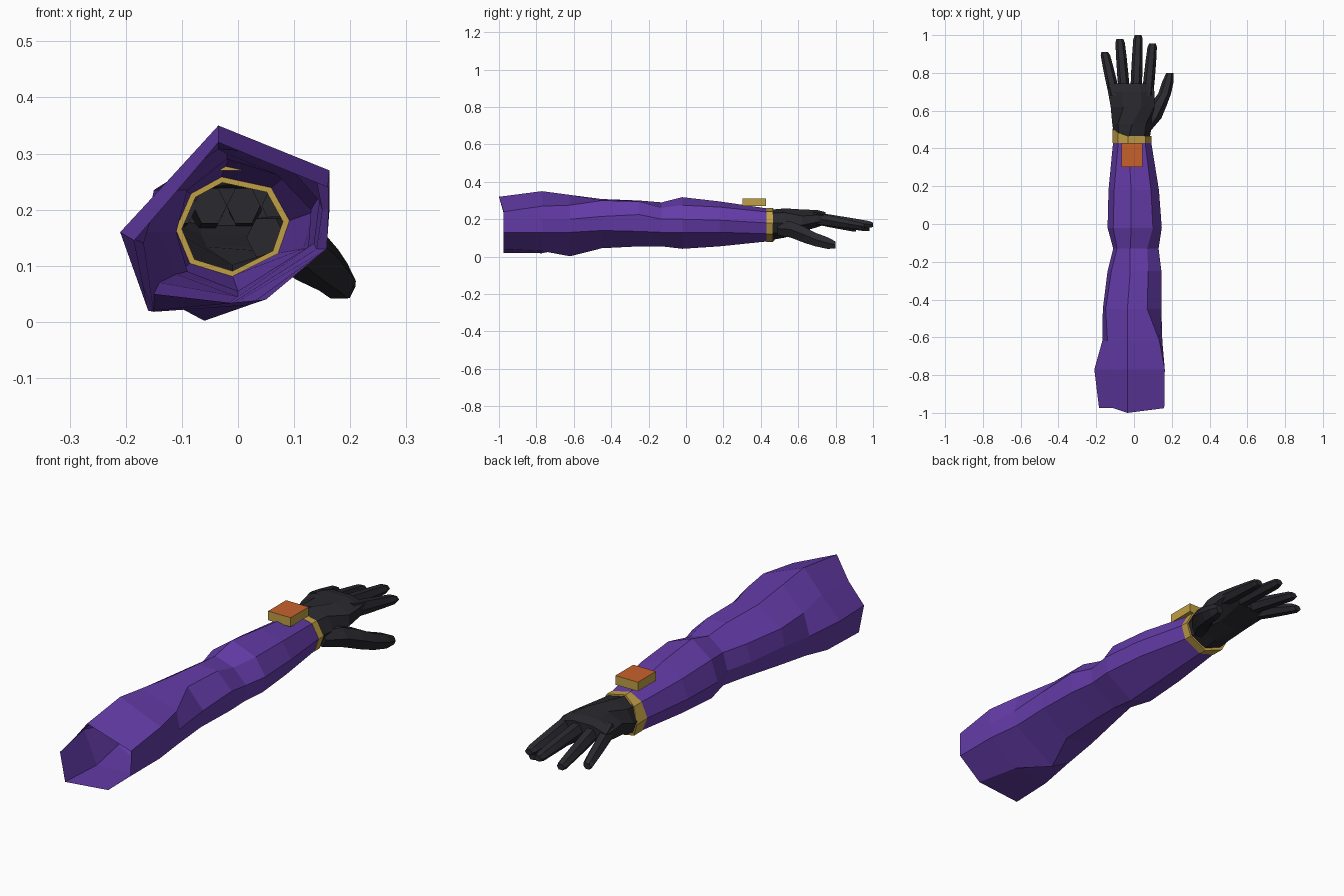
import bpy, bmesh, math

if "Cube" in bpy.data.objects:
    bpy.data.objects.remove(bpy.data.objects["Cube"])


def material(name, rgb):
    m = bpy.data.materials.new(name)
    m.diffuse_color = (*rgb, 1)
    m.use_nodes = True
    m.node_tree.nodes["Principled BSDF"].inputs["Base Color"].default_value = m.diffuse_color
    return m


PURPLE = material("purple cloth", (0.13, 0.045, 0.40))
BLACK = material("black glove", (0.022, 0.022, 0.028))
GOLD = material("gold trim", (0.53, 0.35, 0.06))
ORANGE = material("orange plate", (0.58, 0.12, 0.025))


def finish(bm, name, *mats):
    mesh = bpy.data.meshes.new(name)
    bm.to_mesh(mesh)
    bm.free()
    obj = bpy.data.objects.new(name, mesh)
    bpy.context.collection.objects.link(obj)
    for m in mats:
        mesh.materials.append(m)
    return obj


def loft(name, rings, mat, cap_start=False, cap_end=False):
    """Skin rings of 3D points, each clockwise as seen from the front."""
    bm = bmesh.new()
    loops = [[bm.verts.new(p) for p in ring] for ring in rings]
    n = len(loops[0])
    for a, b in zip(loops, loops[1:]):
        for i in range(n):
            j = (i + 1) % n
            bm.faces.new((a[i], a[j], b[j], b[i]))
    if cap_start:
        bm.faces.new(loops[0][::-1])
    if cap_end:
        bm.faces.new(loops[-1])
    return finish(bm, name, mat)


def section(y, pts):
    return [(x, y, z) for x, z in pts]


def oval(x, y, z, rx, rz, n=6, turn=0.5):
    return [(x + rx * math.sin((i + turn) * math.tau / n), y,
             z + rz * math.cos((i + turn) * math.tau / n)) for i in range(n)]


# Sleeve: top, three right points, bottom, three left points per section
upper_arm = [
    section(-0.975, [(-.035, .32), (.16, .24), (.16, .185), (.158, .13),
                     (.05, .04), (-.16, .02), (-.185, .145), (-.11, .232)]),
    section(-0.77, [(-.035, .35), (.163, .27), (.163, .2), (.158, .13),
                    (.02, .03), (-.15, .018), (-.21, .16), (-.122, .255)]),
    section(-0.62, [(-.035, .33), (.135, .275), (.15, .2), (.14, .13),
                    (-.06, .002), (-.15, .05), (-.168, .14), (-.14, .235)]),
    section(-0.45, [(-.035, .308), (.07, .30), (.145, .215), (.135, .14),
                    (0, .045), (-.14, .07), (-.165, .16), (-.15, .235)]),
]
upper_arm[0][0] = (-.035, -1.0, .32)
wrist = [(-.03, .257), (.058, .238), (.09, .18), (.07, .122),
         (-.01, .082), (-.085, .105), (-.11, .165), (-.083, .228)]
forearm = [
    section(-0.25, [(-.02, .30), (.075, .295), (.145, .225), (.135, .135),
                    (0, .055), (-.11, .085), (-.14, .16), (-.12, .235)]),
    section(-0.13, [(-.02, .29), (.07, .262), (.13, .2), (.125, .13),
                    (0, .055), (-.09, .09), (-.11, .16), (-.09, .235)]),
    section(-0.02, [(-.015, .318), (.1, .275), (.147, .2), (.135, .13),
                    (0, .042), (-.11, .08), (-.14, .16), (-.11, .25)]),
    section(0.18, [(-.015, .295), (.09, .265), (.132, .195), (.115, .13),
                   (0, .055), (-.105, .09), (-.135, .16), (-.105, .24)]),
    section(0.44, wrist),
]
loft("sleeve", upper_arm + forearm, PURPLE)


# Gold cuff, reaching further forward on its left side
def scaled_wrist(k, y, lean=0):
    return [(-.01 + (x + .01) * k, y + lean * max(0, -x - .06), .17 + (z - .17) * k)
            for x, z in wrist]


cuff = [scaled_wrist(.9, .43), scaled_wrist(1.03, .43),
        scaled_wrist(1.03, .465, 0.8), scaled_wrist(.9, .465, 0.8)]
loft("cuff", cuff + cuff[:1], GOLD)

# Glove palm, open at the wrist
palm = [
    scaled_wrist(.93, .45),
    oval(-.01, .53, .18, .105, .078, 8, 0),
    oval(-.008, .62, .193, .125, .064, 8, 0.5),
    oval(-.015, .70, .203, .133, .05, 8, 0.5),
    oval(-.018, .745, .205, .125, .036, 8, 0.5),
]
loft("glove_palm", palm, BLACK, cap_end=True)

# Fingers: base x, tip x, tip y, tip z
for name, bx, tx, ty, tz in [("little", -.103, -.155, .91, .148),
                             ("ring", -.050, -.075, .98, .150),
                             ("middle", .010, .022, 1.0, .170),
                             ("index", .072, .098, .955, .160)]:
    rings = []
    for t, rx, rz in [(0, .030, .036), (.35, .030, .032), (.68, .028, .026),
                      (.93, .025, .021), (1, .018, .014)]:
        rings.append(oval(bx + (tx - bx) * t, .68 + (ty - .68) * t,
                          .207 + (tz - .207) * t, rx, rz))
    loft(name + "_finger", rings, BLACK, True, True)

# Thumb
thumb = [oval(*p) for p in [(.05, .49, .15, .035, .04), (.09, .56, .145, .055, .05),
                            (.128, .63, .118, .046, .05), (.162, .69, .092, .034, .042),
                            (.180, .755, .073, .030, .036), (.190, .80, .062, .019, .022)]]
loft("thumb", thumb, BLACK, True, True)

# Wrist device: gold box with an orange top
bm = bmesh.new()
bmesh.ops.create_cube(bm, size=1)
for v in bm.verts:
    v.co = (-.01 + v.co.x * .11, .365 + v.co.y * .125, .29 + v.co.z * .04)
bm.normal_update()
for f in bm.faces:
    f.material_index = 1 if f.normal.z > .5 else 0
finish(bm, "wrist_device", GOLD, ORANGE)
